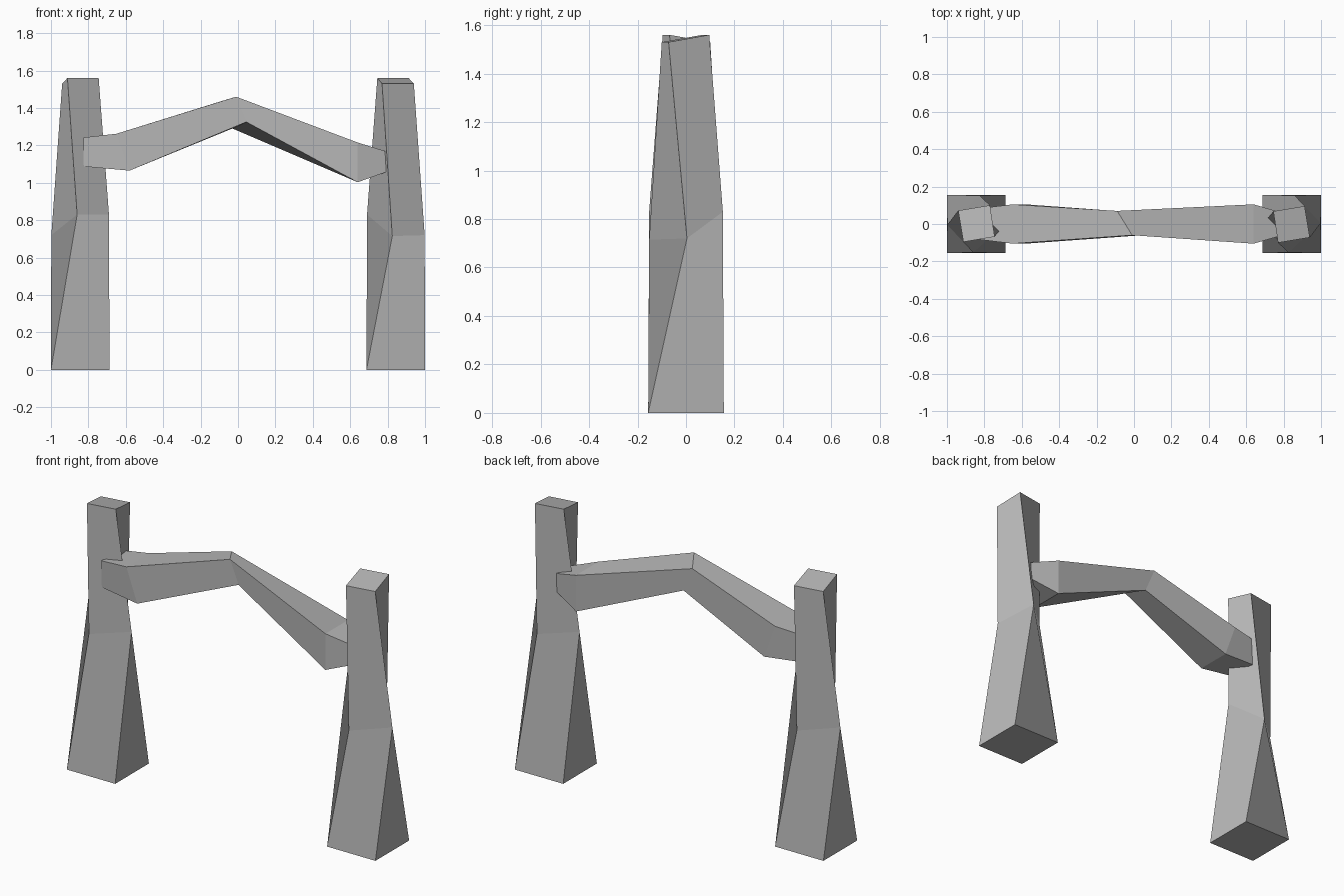
import bpy
from math import pi
from mathutils import Matrix

if "Cube" in bpy.data.objects:
    bpy.data.objects.remove(bpy.data.objects["Cube"])

stone = bpy.data.materials.new("stone")
stone.diffuse_color = (0.47, 0.47, 0.47, 1)
stone.use_nodes = True
stone.node_tree.nodes["Principled BSDF"].inputs["Base Color"].default_value = stone.diffuse_color


def loft(name, rings):
    """Skin four-sided rings in order and cap both ends."""
    verts = [v for ring in rings for v in ring]
    faces = [(3, 2, 1, 0)]
    for r in range(len(rings) - 1):
        lo, hi = 4 * r, 4 * r + 4
        for i in range(4):
            j = (i + 1) % 4
            faces.append((lo + j, hi + j, hi + i, lo + i))
    n = len(verts)
    faces.append((n - 4, n - 3, n - 2, n - 1))
    mesh = bpy.data.meshes.new(name)
    mesh.from_pydata(verts, [], faces)
    mesh.update()
    mesh.materials.append(stone)
    obj = bpy.data.objects.new(name, mesh)
    bpy.context.collection.objects.link(obj)
    return obj


# Twisted, tapering post: square foot, turned waist, sloped top
post = loft("right_post", [
    [(0.687, -0.156, 0), (1, -0.156, 0), (1, 0.156, 0), (0.687, 0.156, 0)],
    [(0.825, -0.152, 0.715), (0.998, 0.004, 0.72),
     (0.86, 0.152, 0.83), (0.69, 0.0, 0.83)],
    [(0.77, -0.1, 1.53), (0.94, -0.072, 1.53),
     (0.912, 0.096, 1.56), (0.745, 0.068, 1.56)],
])

# Opposite post is the same shape turned half a circle
other = post.copy()
other.data = post.data.copy()
other.name = "left_post"
other.data.transform(Matrix.Rotation(pi, 4, 'Z'))
bpy.context.collection.objects.link(other)


# Bent crossbeam; ring order: front bottom, back bottom, back top, front top
def beam_ring(x_bottom, x_top, half, z_bottom, z_top):
    return [(x_bottom, -half, z_bottom), (x_bottom, half, z_bottom),
            (x_top, half, z_top), (x_top, -half, z_top)]


loft("crossbeam", [
    beam_ring(-0.827, -0.827, 0.083, 1.087, 1.242),
    beam_ring(-0.58, -0.65, 0.105, 1.065, 1.262),
    [(0.045, -0.06, 1.325), (-0.03, 0.065, 1.29),
     (-0.09, 0.07, 1.436), (-0.01, -0.06, 1.46)],
    beam_ring(0.64, 0.64, 0.105, 1.003, 1.215),
    beam_ring(0.8, 0.8, 0.058, 1.06, 1.165),
])
